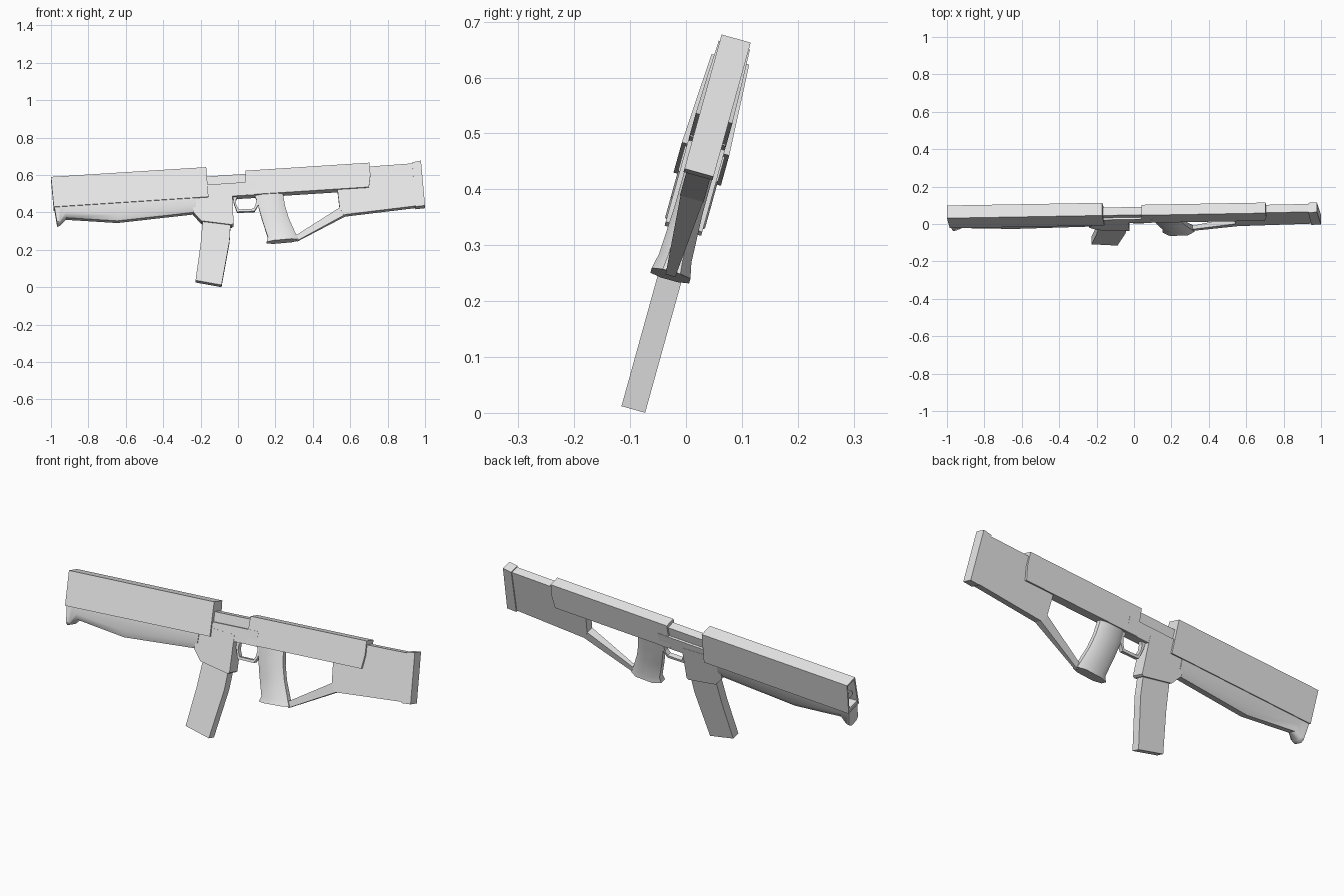
import bpy, bmesh, math
from mathutils import Matrix

cube = bpy.data.objects.get("Cube")
if cube:
    bpy.data.objects.remove(cube, do_unlink=True)

ROLL = math.radians(15.5)      # the whole rifle leans sideways
S, C = math.sin(ROLL), math.cos(ROLL)

grey = bpy.data.materials.new("light grey")
grey.use_nodes = True
grey.diffuse_color = (0.8, 0.8, 0.8, 1)
grey.node_tree.nodes["Principled BSDF"].inputs["Base Color"].default_value = (0.8, 0.8, 0.8, 1)


def finish(bm, name, smooth=0):
    """Turn a bmesh into a leaning, coloured object."""
    bmesh.ops.recalc_face_normals(bm, faces=bm.faces)
    mesh = bpy.data.meshes.new(name)
    bm.to_mesh(mesh)
    bm.free()
    mesh.materials.append(grey)
    ob = bpy.data.objects.new(name, mesh)
    bpy.context.collection.objects.link(ob)
    ob.rotation_euler.x = -ROLL
    ob.location.y = -0.096
    if smooth:
        bpy.ops.object.select_all(action='DESELECT')
        ob.select_set(True)
        bpy.context.view_layer.objects.active = ob
        bpy.ops.object.shade_smooth_by_angle(angle=math.radians(smooth))


def plate(points):
    """Mirrored side profile: (x, height of the near edge, half thickness)."""
    bm = bmesh.new()
    sides = [[bm.verts.new((x, s * h, (z - S * h) / C)) for x, z, h in points] for s in (-1, 1)]
    bm.faces.new(sides[0])
    bm.faces.new(sides[1][::-1])
    n = len(points)
    for i in range(n):
        j = (i + 1) % n
        bm.faces.new((sides[0][i], sides[1][i], sides[1][j], sides[0][j]))
    return bm


def part(name, h, points):
    finish(plate([(x, z, h) for x, z in points]), name)


def loft(name, rings, smooth):
    """Skin a row of closed rings of (x, y, height on the centre plane)."""
    bm = bmesh.new()
    rows = [[bm.verts.new((x, y, z / C)) for x, y, z in r] for r in rings]
    bm.faces.new(rows[0])
    bm.faces.new(rows[-1][::-1])
    n = len(rows[0])
    for a, b in zip(rows, rows[1:]):
        for i in range(n):
            j = (i + 1) % n
            bm.faces.new((a[i], a[j], b[j], b[i]))
    finish(bm, name, smooth)


# Upper handguard, tapering upwards, with a hollow muzzle end
bm = plate([(-1.0, 0.59, 0.035), (-0.17, 0.642, 0.035),
            (-0.158, 0.484, 0.044), (-0.985, 0.43, 0.044)])
bmesh.ops.recalc_face_normals(bm, faces=bm.faces)
front = min(bm.faces, key=lambda f: f.calc_center_median().x)
bmesh.ops.inset_region(bm, faces=[front], thickness=0.012)
bmesh.ops.inset_region(bm, faces=[front], thickness=0.002, depth=-0.05)
finish(bm, "upper_handguard")

# Barrel inside the muzzle opening
bm = bmesh.new()
bmesh.ops.create_cone(bm, cap_ends=True, segments=16, radius1=0.018, radius2=0.018, depth=0.1,
                      matrix=Matrix.Translation((-0.93, 0, 0.50 / C))
                      @ Matrix.Rotation(math.pi / 2, 4, 'Y'))
finish(bm, "barrel", 40)

# Lower handguard with chamfered belly and front hand stop
rings = []
for x_top, x_bot, top, bot, chamfer in (
        (-0.985, -0.968, 0.44, 0.328, 0.012), (-0.95, -0.95, 0.44, 0.335, 0.012),
        (-0.925, -0.92, 0.44, 0.366, 0.03), (-0.645, -0.645, 0.458, 0.349, 0.03),
        (-0.225, -0.225, 0.485, 0.396, 0.03)):
    half = [(x_top, 0.037, top), (x_bot, 0.037, bot + chamfer), (x_bot, 0.022, bot)]
    rings.append(half + [(x, -y, z) for x, y, z in half[::-1]])
loft("lower_handguard", rings, 50)

# Magazine well and magazine
part("magazine_well", 0.034, [(-0.24, 0.52), (-0.24, 0.402), (-0.195, 0.355),
                              (-0.034, 0.335), (-0.024, 0.342), (-0.03, 0.52)])
part("magazine", 0.022, [(-0.188, 0.37), (-0.2, 0.23), (-0.227, 0.037),
                         (-0.088, 0.012), (-0.045, 0.25), (-0.038, 0.37)])

# Receiver: narrow bolt housing above a wider body, and the rear cover
part("bolt_housing", 0.022, [(-0.3, 0.583), (0.1, 0.61), (0.1, 0.5), (-0.3, 0.5)])
part("receiver", 0.033, [(-0.2, 0.546), (0.1, 0.566), (0.1, 0.495), (-0.2, 0.478)])
finish(plate([(0.04, 0.623, 0.029), (0.703, 0.666, 0.029), (0.708, 0.6, 0.032),
              (0.7, 0.536, 0.034), (0.04, 0.494, 0.034)]), "rear_cover")

# Trigger guard
part("trigger_guard", 0.012, [(-0.03, 0.5), (-0.022, 0.45), (-0.005, 0.403), (0.088, 0.407),
                              (0.105, 0.435), (0.12, 0.5), (0.085, 0.5), (0.098, 0.47),
                              (0.094, 0.44), (0.083, 0.42), (0.003, 0.416), (-0.01, 0.445),
                              (-0.01, 0.47), (0.005, 0.5)])

# Rounded pistol grip with a flared base
rings = []
for xl, zl, xr, zr, h in ((0.1, 0.51, 0.238, 0.515, 0.026), (0.109, 0.43, 0.252, 0.43, 0.026),
                          (0.13, 0.355, 0.272, 0.365, 0.026), (0.16, 0.265, 0.31, 0.28, 0.03),
                          (0.153, 0.238, 0.324, 0.253, 0.036)):
    half = [(t, h * k) for t, k in ((0, 0.45), (0.22, 1), (0.78, 1), (1, 0.45))]
    outline = half + [(t, -y) for t, y in half[::-1]]
    rings.append([(xl + (xr - xl) * t, y, zl + (zr - zl) * t) for t, y in outline])
loft("pistol_grip", rings, 50)

# Stock, strut that narrows towards the grip, and butt plate
part("stock", 0.022, [(0.535, 0.62), (0.7, 0.645), (0.945, 0.663), (0.96, 0.436),
                      (0.564, 0.388), (0.543, 0.425), (0.532, 0.52)])
finish(plate([(0.55, 0.43, 0.021), (0.575, 0.39, 0.021),
              (0.315, 0.248, 0.009), (0.305, 0.275, 0.009)]), "stock_strut")
part("butt_plate", 0.027, [(0.932, 0.668), (0.978, 0.677), (1.0, 0.437), (0.948, 0.431)])
